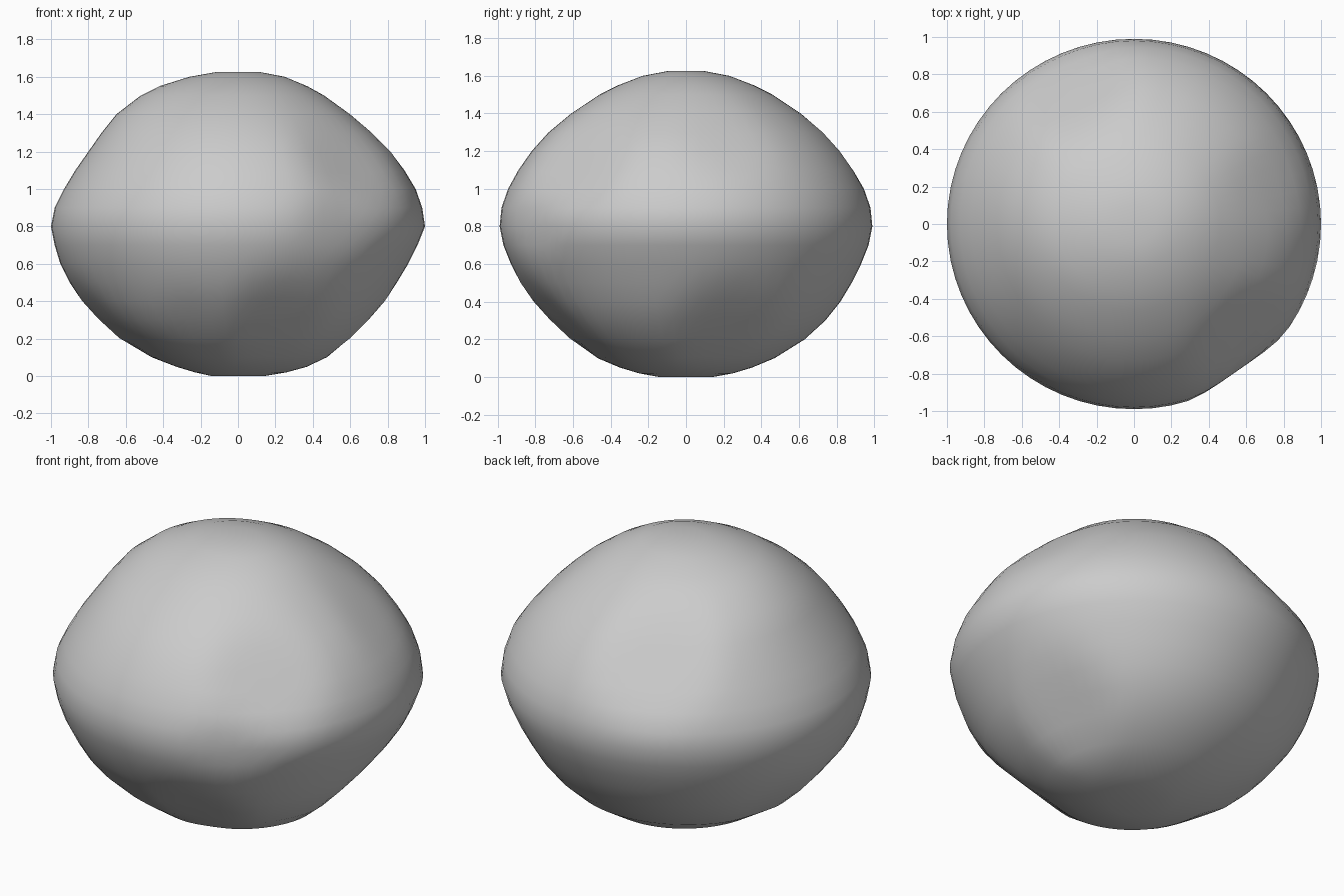
import bpy
import bmesh
from math import cos, sin, pi
from mathutils import Vector

cube = bpy.data.objects.get("Cube")
if cube:
    bpy.data.objects.remove(cube, do_unlink=True)

SEGMENTS = 64
CENTRE = Vector((0, 0, 0.81))
SOFTNESS = 0.03

# Boulder profile: height, reach to -x, reach to +x, reach along y
PROFILE = [
    (0, .14, .14, .14), (.02, .23, .26, .25), (.05, .33, .37, .35),
    (.1, .46, .48, .47), (.2, .64, .61, .63), (.3, .76, .71, .74),
    (.4, .84, .79, .82), (.5, .9, .85, .88), (.6, .95, .91, .93),
    (.7, .98, .96, .97), (.8, 1, 1, .99), (.9, .98, .985, .98),
    (1, .93, .95, .945), (1.1, .87, .89, .89), (1.2, .8, .82, .82),
    (1.3, .73, .72, .73), (1.4, .65, .6, .61), (1.5, .52, .46, .46),
    (1.55, .42, .37, .36), (1.6, .26, .25, .23), (1.625, .12, .12, .1),
]

# Worn flat sides: direction and distance from the centre
FLATS = [
    ((-.3, .7, .62), .83), ((.7, .2, -.7), .83), ((.7, .2, .7), .845),
    ((-.2, -.7, .7), .89), ((-.7, -.2, -.7), .87), ((.2, .7, .7), .88),
    ((-.2, -.7, -.7), .87), ((.7, -.2, .7), .89), ((.2, -.7, -.7), .84),
    ((-.7, .2, -.7), .88), ((.57, -.82, 0), .96), ((.58, -.58, .57), .85),
]


def make_material(name, colour):
    material = bpy.data.materials.new(name)
    material.use_nodes = True
    material.diffuse_color = colour
    shader = material.node_tree.nodes["Principled BSDF"]
    shader.inputs["Base Color"].default_value = colour
    shader.inputs["Roughness"].default_value = 0.9
    return material


def wear(point):
    """Pull a point inward behind every worn flat, easing in at its rim."""
    offset = point - CENTRE
    factor = 1.0
    for direction, distance in FLATS:
        reach = offset.dot(Vector(direction).normalized())
        excess = reach - distance
        if excess > SOFTNESS:
            factor = min(factor, distance / reach)
        elif excess > -SOFTNESS:
            eased = (excess + SOFTNESS) ** 2 / (4 * SOFTNESS)
            factor = min(factor, 1 - eased / reach)
    return CENTRE + offset * factor


# Loft the boulder through its profile rings
bm = bmesh.new()
rings = []
for z, left, right, depth in PROFILE:
    ring = []
    for k in range(SEGMENTS):
        angle = 2 * pi * k / SEGMENTS
        across = right if cos(angle) > 0 else left
        point = Vector((across * cos(angle), depth * sin(angle), z))
        ring.append(bm.verts.new(wear(point)))
    rings.append(ring)

for lower, upper in zip(rings, rings[1:]):
    for k in range(SEGMENTS):
        n = (k + 1) % SEGMENTS
        bm.faces.new((lower[k], lower[n], upper[n], upper[k]))

# Close the two ends with fans
for ring in (rings[0], rings[-1]):
    cap = bm.faces.new(ring)
    bmesh.ops.poke(bm, faces=[cap])
bmesh.ops.recalc_face_normals(bm, faces=bm.faces)

mesh = bpy.data.meshes.new("boulder")
bm.to_mesh(mesh)
bm.free()
mesh.materials.append(make_material("stone grey", (0.6, 0.6, 0.6, 1)))
boulder = bpy.data.objects.new("boulder", mesh)
bpy.context.collection.objects.link(boulder)

bpy.context.view_layer.objects.active = boulder
boulder.select_set(True)
bpy.ops.object.shade_smooth()
